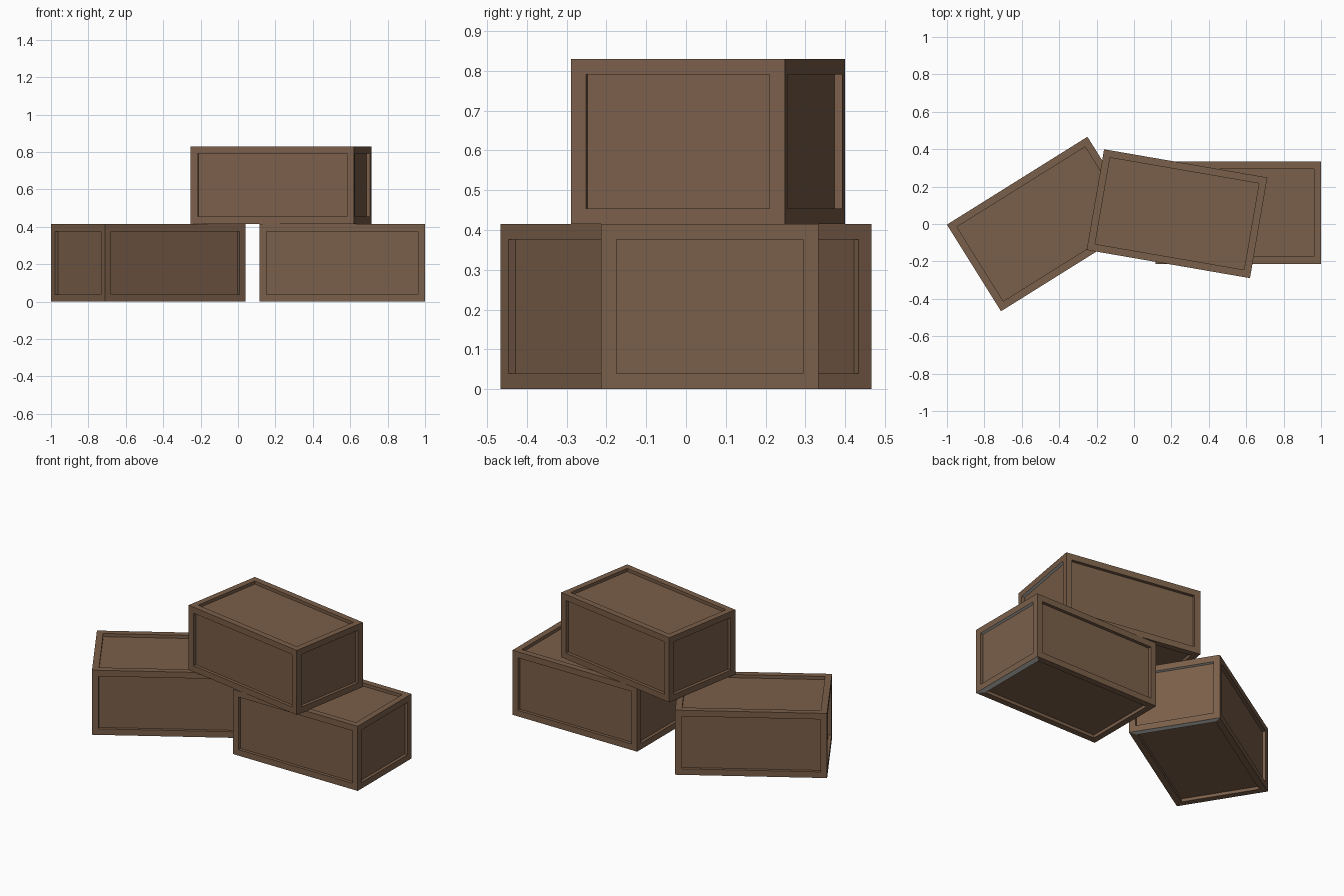
import bpy, bmesh, math
from mathutils import Vector

if "Cube" in bpy.data.objects:
    bpy.data.objects.remove(bpy.data.objects["Cube"])

SIZE = Vector((0.886, 0.546, 0.415))
FRAME, DEPTH = 0.055, 0.02


def material(name, rgb):
    m = bpy.data.materials.new(name)
    m.diffuse_color = (*rgb, 1)
    m.use_nodes = True
    m.node_tree.nodes["Principled BSDF"].inputs["Base Color"].default_value = m.diffuse_color
    return m


WOOD = material("brown wood", (0.195, 0.114, 0.067))
GREY = material("pale grey", (0.65, 0.66, 0.63))


def crate(name, x, y, z, angle):
    """Box with a recessed panel on each of its six sides."""
    bm = bmesh.new()
    bmesh.ops.create_cube(bm, size=1)
    bmesh.ops.scale(bm, vec=SIZE, verts=bm.verts)
    bm.normal_update()
    panels = list(bm.faces)
    normals = [f.normal.copy() for f in panels]
    bmesh.ops.inset_individual(bm, faces=panels, thickness=FRAME)
    # sink the panels straight in
    bmesh.ops.inset_individual(bm, faces=panels, thickness=0)
    for f, n in zip(panels, normals):
        for v in f.verts:
            v.co -= n * DEPTH
    bm.normal_update()
    # pale strip under one end of the bottom frame
    for f in bm.faces:
        c = f.calc_center_median()
        if f.normal.z < -0.9 and c.x > SIZE.x / 2 - FRAME:
            f.material_index = 1
    mesh = bpy.data.meshes.new(name)
    bm.to_mesh(mesh)
    bm.free()
    mesh.materials.append(WOOD)
    mesh.materials.append(GREY)
    ob = bpy.data.objects.new(name, mesh)
    ob.location = (x, y, z + SIZE.z / 2)
    ob.rotation_euler.z = math.radians(angle)
    bpy.context.collection.objects.link(ob)


crate("left_crate", -0.48, 0.0, 0, 32)
crate("right_crate", 0.557, 0.06, 0, 0)
crate("top_crate", 0.23, 0.055, SIZE.z, -9.8)
